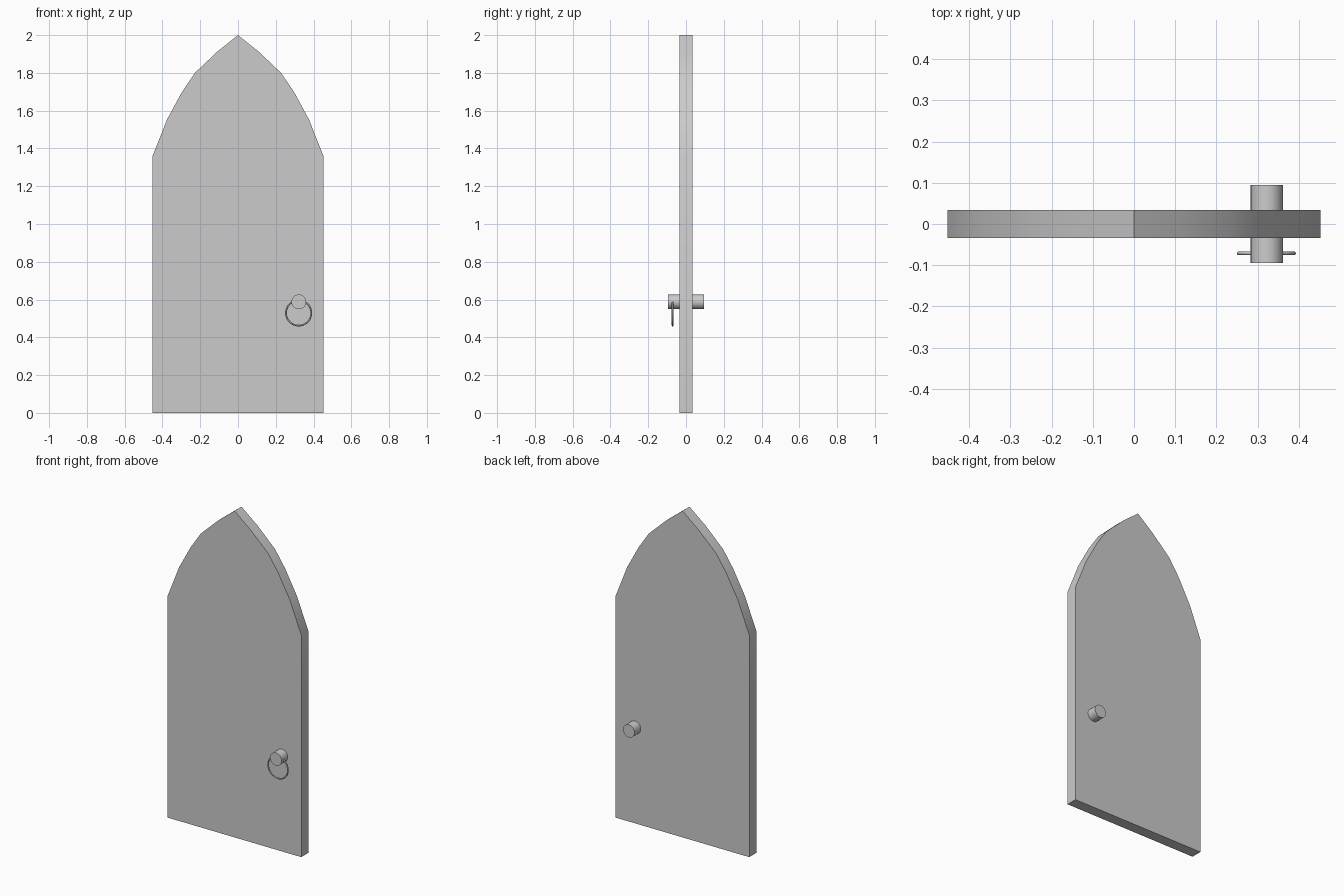
import bpy, bmesh, math

if "Cube" in bpy.data.objects:
    bpy.data.objects.remove(bpy.data.objects["Cube"])

THICK = 0.034
KNOB_X, KNOB_Z = 0.322, 0.588


def smooth(obj):
    bpy.ops.object.select_all(action='DESELECT')
    obj.select_set(True)
    bpy.context.view_layer.objects.active = obj
    bpy.ops.object.shade_smooth_by_angle(angle=math.radians(30))


# Door slab: pointed-arch outline, mirrored and extruded through its thickness
half = [(0.4525, 0), (0.4525, 1.36), (0.375, 1.555), (0.296, 1.70),
        (0.228, 1.80), (0.11, 1.912)]
outline = half + [(0, 2.0)] + [(-x, z) for x, z in reversed(half)]
bm = bmesh.new()
face = bm.faces.new([bm.verts.new((x, -THICK, z)) for x, z in outline])
ext = bmesh.ops.extrude_face_region(bm, geom=[face])
bmesh.ops.translate(bm, vec=(0, 2 * THICK, 0),
                    verts=[g for g in ext['geom'] if isinstance(g, bmesh.types.BMVert)])
bmesh.ops.recalc_face_normals(bm, faces=bm.faces)
mesh = bpy.data.meshes.new("door_slab")
bm.to_mesh(mesh)
bm.free()
door = bpy.data.objects.new("door_slab", mesh)
bpy.context.collection.objects.link(door)
smooth(door)

# Round knob running through the door
bpy.ops.mesh.primitive_cylinder_add(vertices=32, radius=0.039, depth=0.188,
                                    location=(KNOB_X, 0, KNOB_Z),
                                    rotation=(math.pi / 2, 0, 0))
knob = bpy.context.object
knob.name = "knob"
smooth(knob)

# Pull ring hanging from the front of the knob
bpy.ops.mesh.primitive_torus_add(major_radius=0.067, minor_radius=0.0045,
                                 major_segments=48, minor_segments=12,
                                 location=(KNOB_X - 0.001, -0.071, 0.529),
                                 rotation=(math.pi / 2, 0, 0))
ring = bpy.context.object
ring.name = "pull_ring"
smooth(ring)
